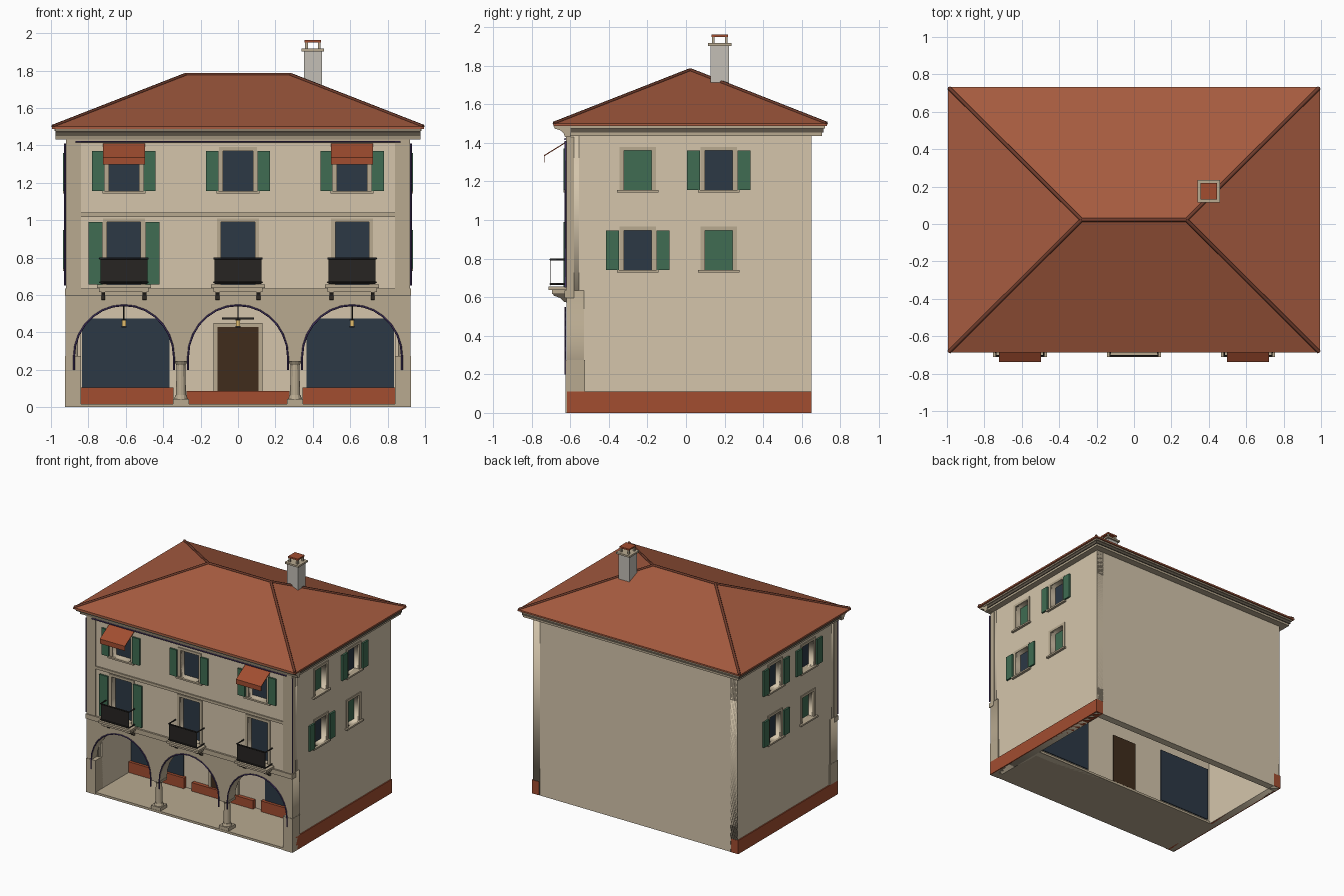
import bpy, bmesh, math
from mathutils import Vector

if "Cube" in bpy.data.objects:
    bpy.data.objects.remove(bpy.data.objects["Cube"])

def mat(name, c):
    m = bpy.data.materials.new(name)
    m.diffuse_color = (*c, 1)
    m.use_nodes = True
    m.node_tree.nodes["Principled BSDF"].inputs["Base Color"].default_value = m.diffuse_color
    return m

CREAM = mat("cream_plaster", (.66, .56, .41))
STONE = mat("tan_stone", (.48, .40, .28))
ROOF = mat("roof_tile", (.38, .105, .05))
RED = mat("terracotta", (.36, .075, .03))
CAP = mat("ridge_tile", (.16, .045, .025))
GREEN = mat("shutter_green", (.05, .15, .085))
GLASS = mat("dark_glass", (.025, .04, .06))
IRON = mat("iron", (.02, .018, .016))
WOOD = mat("door_wood", (.05, .025, .012))
EAVE = mat("eave_shadow", (.11, .09, .065))
PURPLE = mat("purple_cable", (.06, .035, .13))
LAMP = mat("lamp_glass", (.75, .5, .15))
GREY = mat("chimney_render", (.55, .52, .47))

def add(name, bm, m):
    bmesh.ops.recalc_face_normals(bm, faces=bm.faces)
    me = bpy.data.meshes.new(name)
    bm.to_mesh(me)
    bm.free()
    me.materials.append(m)
    ob = bpy.data.objects.new(name, me)
    bpy.context.collection.objects.link(ob)
    return ob

def boxes(name, lst, m):
    """One object from boxes given as (x0,x1,y0,y1,z0,z1)."""
    bm = bmesh.new()
    for x0, x1, y0, y1, z0, z1 in lst:
        vs = bmesh.ops.create_cube(bm, size=1)['verts']
        for v in vs:
            v.co = ((x0+x1)/2 + v.co.x*(x1-x0), (y0+y1)/2 + v.co.y*(y1-y0), (z0+z1)/2 + v.co.z*(z1-z0))
    return add(name, bm, m)

def prism(name, prof, x0, x1, m):
    """Extrude a (y,z) profile along x."""
    bm = bmesh.new()
    f = bm.faces.new([bm.verts.new((x0, y, z)) for y, z in prof])
    r = bmesh.ops.extrude_face_region(bm, geom=[f])
    bmesh.ops.translate(bm, vec=(x1-x0, 0, 0), verts=[v for v in r['geom'] if isinstance(v, bmesh.types.BMVert)])
    return add(name, bm, m)

def to_mesh(name, cu, m, loc=(0, 0, 0), rot=(0, 0, 0)):
    ob = bpy.data.objects.new(name, cu)
    bpy.context.collection.objects.link(ob)
    ob.location, ob.rotation_euler = loc, rot
    cu.materials.append(m)
    bpy.ops.object.select_all(action='DESELECT')
    ob.select_set(True)
    bpy.context.view_layer.objects.active = ob
    bpy.ops.object.convert(target='MESH')

def spline(cu, pts, cyclic):
    s = cu.splines.new('POLY')
    s.points.add(len(pts)-1)
    for p, c in zip(s.points, pts):
        p.co = (*c, 1) if len(c) == 3 else (*c, 0, 1)
    s.use_cyclic_u = cyclic

def rect(u0, u1, z0, z1):
    return [(u0, z0), (u1, z0), (u1, z1), (u0, z1)]

def panel(name, loops, t, m, loc, rz=0):
    """Upright wall with holes, centred on its thickness."""
    cu = bpy.data.curves.new(name, 'CURVE')
    cu.dimensions, cu.fill_mode, cu.extrude = '2D', 'BOTH', t/2
    for l in loops:
        spline(cu, l, True)
    to_mesh(name, cu, m, loc, (math.pi/2, 0, rz))

def tube(name, paths, r, m):
    cu = bpy.data.curves.new(name, 'CURVE')
    cu.dimensions, cu.bevel_depth, cu.bevel_resolution, cu.use_fill_caps = '3D', r, 1, True
    for p in paths:
        spline(cu, p, False)
    to_mesh(name, cu, m)

BAYS = (-.61, 0, .61)

def on_wall(face, u0, u1, z0, z1, d0, d1):
    """Box bounds on a facade: u along the wall, d outward."""
    if face == 'front':
        return (u0, u1, -.615-d1, -.615-d0, z0, z1)
    if face == 'right':
        return (.915+d0, .915+d1, u0, u1, z0, z1)
    return (-.915-d1, -.915-d0, u0, u1, z0, z1)

def window(face, u, z0, z1, hw, shutters=0, closed=False, sill=True):
    B = lambda *a: on_wall(face, *a)
    n = face + "_window_"
    boxes(n+"pane", [B(u-hw-.01, u+hw+.01, z0-.01, z1+.01, -.06, -.045)], GREEN if closed else GLASS)
    boxes(n+"surround", [B(u-hw-.022, u-hw, z0, z1, -.01, .006), B(u+hw, u+hw+.022, z0, z1, -.01, .006),
                         B(u-hw-.022, u+hw+.022, z1, z1+.02, -.01, .006)], STONE)
    if sill:
        boxes(n+"sill", [B(u-hw-.035, u+hw+.035, z0-.013, z0, -.04, .02)], STONE)
    if shutters:
        boxes(n+"shutters", [B(*sorted((u+s*(hw+.025), u+s*(hw+.025+shutters))), z0, z1, .006, .02) for s in (-1, 1)], GREEN)

# walls with openings
panel("front_upper_wall", [rect(-.915, .915, .6, 1.45)] + [rect(u-.08, u+.08, 1.155, 1.37) for u in BAYS]
      + [rect(u-.09, u+.09, .655, .99) for u in BAYS], .06, CREAM, (0, -.585, 0))
for s in (1, -1):
    holes = [rect(u-.072, u+.072, z, z+.205) for u in (-.25, .17) for z in (.742, 1.155)]
    panel("side_wall", [rect(-.555, .65, 0, 1.45)] + holes, .06, CREAM, (s*.885, 0, 0), math.pi/2)
    boxes("side_plinth", [(*sorted((s*.86, s*.924)), -.617, .652, 0, .11)], RED)
boxes("back_wall", [(-.915, .915, .59, .65, 0, 1.45)], CREAM)

# arcade wall with three arches
out = [(-.922, 0), (-.875, 0)]
for u in BAYS:
    out += [(u-.265, .26 if u > -.5 else 0)] if u > -.5 else []
    out += [(u-.265*math.cos(math.pi*i/14), .265+.275*math.sin(math.pi*i/14)) for i in range(15)]
    out += [(u+.265, .26)] if u < .5 else []
out += [(.875, 0), (.922, 0), (.922, .635), (-.922, .635)]
panel("arcade_wall", [out], .09, STONE, (0, -.575, 0))
boxes("arcade_corner_piers", [(*sorted((s*.84, s*.924)), -.624, -.525, 0, .275) for s in (-1, 1)], STONE)
boxes("arcade_floor", [(-.915, .915, -.62, -.11, 0, .018)], STONE)
boxes("arcade_ceiling", [(-.87, .87, -.54, -.11, .57, .6)], CREAM)
boxes("arcade_side_lining", [(*sorted((s*.84, s*.87)), -.54, -.17, .0, .57) for s in (-1, 1)], CREAM)
boxes("arcade_inner_wall", [(-.87, .87, -.17, -.12, 0, .6)], CREAM)
boxes("shop_windows", [(u-.235, u+.235, -.178, -.112, .03, .475) for u in (-.6, .6)], GLASS)
boxes("shop_door", [(-.11, .11, -.18, -.112, .02, .43)], WOOD)
boxes("shop_door_surround", [(-.132, -.11, -.186, -.165, .02, .45), (.11, .132, -.186, -.165, .02, .45),
                             (-.132, .132, -.186, -.165, .43, .45)], STONE)
boxes("door_hood", [(-.085, .085, -.26, -.17, .47, .48)], IRON)
boxes("shop_plinth", [(-.84, -.345, -.2, -.165, .018, .105), (-.275, .275, -.2, -.165, .018, .087),
                      (.345, .84, -.2, -.165, .018, .105)], RED)
# columns
for s in (-1, 1):
    bm = bmesh.new()
    for r1, r2, z0, z1 in ((.036, .03, .045, .065), (.027, .023, .065, .225), (.024, .036, .225, .245)):
        g = bmesh.ops.create_cone(bm, cap_ends=True, segments=12, radius1=r1, radius2=r2, depth=z1-z0)
        bmesh.ops.translate(bm, vec=(s*.305, -.575, (z0+z1)/2), verts=g['verts'])
    add("column", bm, STONE)
    boxes("column_base_and_capital", [(s*.305-.043, s*.305+.043, -.618, -.532, a, b) for a, b in ((.015, .045), (.245, .262))], STONE)
# lanterns
for u in BAYS:
    tube("lantern_rod", [[(u, -.42, .46), (u, -.42, .58)]], .004, IRON)
    boxes("lantern_lamp", [(u-.011, u+.011, -.431, -.409, .432, .465)], LAMP)
    boxes("lantern_cap", [(u-.014, u+.014, -.434, -.406, a, a+.007) for a in (.427, .463)], IRON)

# facade pilasters and string courses
boxes("facade_pilasters", [(*sorted((s*.84, s*.92)), -.622, -.58, .635, 1.43) for s in (-1, 1)], STONE)
boxes("string_courses", [(-.925, .925, -.63, -.58, .597, .635), (-.84, .84, -.625, -.6, 1.018, 1.04),
                         (-.84, .84, -.62, -.6, 1.41, 1.435)], STONE)

# windows, french doors and awnings
for u in BAYS:
    window('front', u, 1.155, 1.37, .08, .065)
    window('front', u, .655, .99, .09, .075 if u < 0 else 0, sill=False)
for y, z, r_open, l_open in ((-.25, 1.155, 0, 1), (.17, 1.155, 1, 1), (-.25, .742, 1, 0), (.17, .742, 0, 1)):
    for face, o in (('right', r_open), ('left', l_open)):
        window(face, y, z, z+.205, .072, .068 if o else 0, closed=not o)
for u in (-.61, .61):
    prism("awning", [(-.617, 1.404), (-.733, 1.332), (-.733, 1.298), (-.737, 1.298), (-.737, 1.336), (-.617, 1.41)],
          u-.112, u+.112, RED)

# balconies
for u in BAYS:
    boxes("balcony_slab", [(u-.145, u+.145, -.712, -.61, .638, .655), (u-.132, u+.132, -.695, -.61, .617, .638)], STONE)
    for s in (-1, 1):
        prism("balcony_bracket", [(-.61, .572), (-.632, .575), (-.65, .595), (-.685, .608), (-.69, .618), (-.61, .618)],
              u+s*.11-.01, u+s*.11+.01, EAVE)
    boxes("balcony_front_panel", [(u-.125, u+.125, -.703, -.701, .66, .795)], IRON)
    tube("balcony_rails", [[(u-.128, -.615, z), (u-.128, -.704, z), (u+.128, -.704, z), (u+.128, -.615, z)]
                           for z in (.668, .795)], .005, IRON)

# cornice and eaves
prism("front_cornice", [(-.6, 1.43), (-.628, 1.43), (-.634, 1.45), (-.65, 1.465), (-.68, 1.474), (-.688, 1.49), (-.6, 1.49)],
      -.975, .975, STONE)
boxes("eave_lower_band", [(-.965, .965, -.62, .705, 1.436, 1.453)], STONE)
boxes("eave_dark_band", [(-.972, .972, -.63, .712, 1.453, 1.476)], EAVE)
boxes("eave_upper_band", [(-.98, .98, -.64, .72, 1.476, 1.49)], STONE)

# hipped roof
X, Y0, Y1 = .995, -.688, .732
E = [(-X, Y0), (X, Y0), (X, Y1), (-X, Y1)]
bm = bmesh.new()
lo = [bm.verts.new((x, y, 1.487)) for x, y in E]
hi = [bm.verts.new((x, y, 1.5)) for x, y in E]
a, b = bm.verts.new((-.28, .022, 1.778)), bm.verts.new((.28, .022, 1.778))
for f in ([lo[3], lo[2], lo[1], lo[0]], [hi[0], hi[1], b, a], [hi[1], hi[2], b], [hi[2], hi[3], a, b], [hi[3], hi[0], a]):
    bm.faces.new(f)
for i in range(4):
    j = (i+1) % 4
    bm.faces.new([lo[i], lo[j], hi[j], hi[i]])
add("hipped_roof", bm, ROOF)
L, R = (-.28, .022, 1.778), (.28, .022, 1.778)
tube("ridge_and_hip_tiles", [[L, R]] + [[(x*.995, y*.995, 1.501), L if x < 0 else R] for x, y in E], .01, CAP)

# chimney
cx, cy = .4, .175
sq = lambda h, z0, z1: (cx-h, cx+h, cy-h, cy+h, z0, z1)
boxes("chimney_stack", [sq(.048, 1.64, 1.905)], GREY)
boxes("chimney_collar", [sq(.061, 1.903, 1.917)], STONE)
boxes("chimney_posts", [(cx+i*.034-.007, cx+i*.034+.007, cy+j*.034-.007, cy+j*.034+.007, 1.915, 1.952)
                        for i in (-1, 1) for j in (-1, 1)], STONE)
boxes("chimney_top_tile", [sq(.044, 1.95, 1.962)], RED)

# purple cables around arches, along the eave and down the corners
arcs = [[(u-.267, -.627, .2)] + [(u-.267*math.cos(math.pi*i/14), -.627, .268+.277*math.sin(math.pi*i/14))
        for i in range(15)] + [(u+.267, -.627, .2)] for u in BAYS]
tube("arch_cables", arcs, .005, PURPLE)
tube("eave_cable", [[(-.87, -.627, 1.42), (.87, -.627, 1.42)]], .005, PURPLE)
tube("corner_cables", [[(s*.925, -.625, .65), (s*.925, -.625, 1.41)] for s in (-1, 1)], .005, PURPLE)
